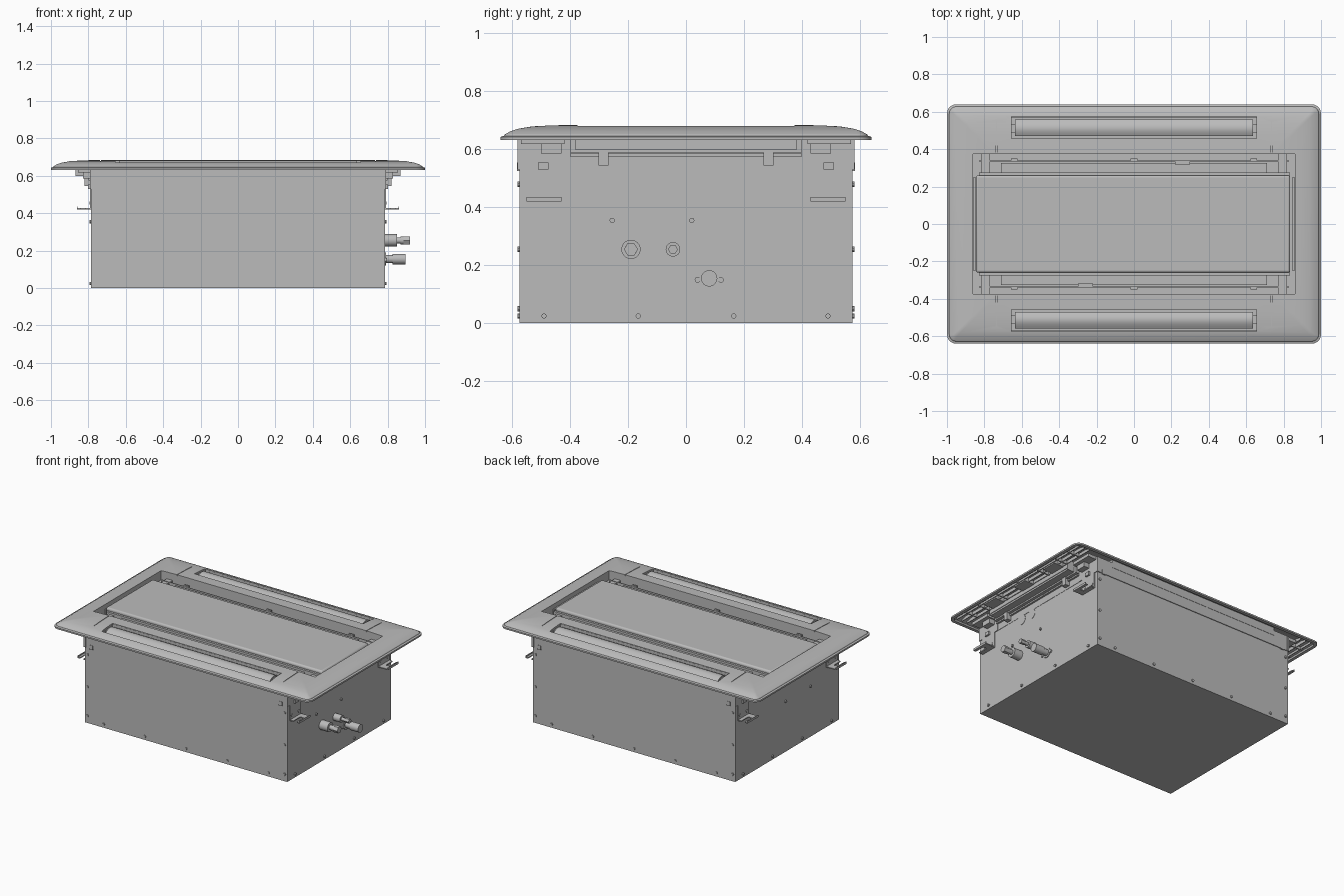
import bpy, bmesh, math
from mathutils import Matrix, Vector

cube = bpy.data.objects.get("Cube")
if cube:
    bpy.data.objects.remove(cube, do_unlink=True)

grey = bpy.data.materials.new("light grey")
grey.use_nodes = True
COLOUR = (0.5, 0.5, 0.5, 1)
grey.diffuse_color = COLOUR
grey.node_tree.nodes["Principled BSDF"].inputs["Base Color"].default_value = COLOUR


def finish(name, bm):
    bmesh.ops.recalc_face_normals(bm, faces=bm.faces)
    mesh = bpy.data.meshes.new(name)
    bm.to_mesh(mesh)
    bm.free()
    mesh.materials.append(grey)
    ob = bpy.data.objects.new(name, mesh)
    bpy.context.collection.objects.link(ob)
    return ob


def add_box(bm, x, y, z):
    """Box spanning the (low, high) pairs x, y and z."""
    size = Vector((x[1] - x[0], y[1] - y[0], z[1] - z[0]))
    mid = Vector((sum(x), sum(y), sum(z))) / 2
    bmesh.ops.create_cube(bm, size=1, matrix=Matrix.Translation(mid) @ Matrix.Diagonal(size).to_4x4())


def boxes(name, *spans):
    bm = bmesh.new()
    for s in spans:
        add_box(bm, *s)
    return finish(name, bm)


def add_rod(bm, axis, start, length, r, sides=24):
    turn = Vector((0, 0, 1)).rotation_difference(axis).to_matrix().to_4x4()
    mid = Vector(start) + axis * length / 2
    bmesh.ops.create_cone(bm, cap_ends=True, segments=sides, radius1=r, radius2=r,
                          depth=length, matrix=Matrix.Translation(mid) @ turn)


def smooth(ob, degrees=30):
    bpy.ops.object.select_all(action='DESELECT')
    ob.select_set(True)
    bpy.context.view_layer.objects.active = ob
    bpy.ops.object.shade_smooth_by_angle(angle=math.radians(degrees))


def cut(ob, cutters):
    """Subtract boxes, apply, and discard the cutters."""
    for span in cutters:
        tool = boxes("cutter", span)
        tool.hide_render = True
        mod = ob.modifiers.new("cut", 'BOOLEAN')
        mod.operation, mod.solver, mod.object = 'DIFFERENCE', 'EXACT', tool
        bpy.context.view_layer.objects.active = ob
        bpy.ops.object.modifier_apply(modifier=mod.name)
        bpy.data.objects.remove(tool, do_unlink=True)


def ordered(s, a, b):
    return tuple(sorted((s * a, s * b)))


def ring(bm, inset, z, radius=0.05, steps=5):
    """Rounded rectangle of vertices, inset from the panel edge."""
    r = max(radius - inset, 0.012)
    hx, hy = 1 - inset - r, 0.64 - inset - r
    verts = []
    for q, (sx, sy) in enumerate(((1, 1), (-1, 1), (-1, -1), (1, -1))):
        for i in range(steps + 1):
            a = math.pi / 2 * (q + i / steps)
            verts.append(bm.verts.new((sx * hx + r * math.cos(a), sy * hy + r * math.sin(a), z)))
    return verts


SIDES = (-1, 1)
CORNERS = [(sx, sy) for sx in SIDES for sy in SIDES]

# Domed panel shell with a hollow underside
profile = [(0.25, 0.672), (0.1, 0.666), (0.04, 0.65), (0.022, 0.645), (0.022, 0.632), (0, 0.632),
           (0, 0.643), (0.012, 0.647), (0.015, 0.652), (0.035, 0.663), (0.06, 0.671),
           (0.1, 0.678), (0.16, 0.682), (0.25, 0.685)]
bm = bmesh.new()
rings = [ring(bm, *p) for p in profile]
for a, b in zip(rings, rings[1:]):
    for i in range(len(a)):
        j = (i + 1) % len(a)
        bm.faces.new((a[i], a[j], b[j], b[i]))
bm.faces.new(rings[0])
bm.faces.new(rings[-1])
panel = finish("panel_frame", bm)
openings = [((-0.86, 0.86), (-0.375, 0.375), (0.5, 0.8))]
for s in SIDES:
    openings.append(((-0.655, 0.655), ordered(s, 0.455, 0.575), (0.5, 0.8)))
    # Seams around the middle section
    openings.append(((-0.735, 0.735), ordered(s, 0.623, 0.627), (0.661, 0.8)))
    for t in SIDES:
        openings.append((ordered(t, 0.733, 0.737), ordered(s, 0.37, 0.625), (0.676, 0.8)))
cut(panel, openings)
smooth(panel, 25)

# Casing and the thin band above it
boxes("casing", ((-0.785, 0.785), (-0.575, 0.575), (0, 0.53)))
boxes("upper_casing", ((-0.78, 0.78), (-0.572, 0.572), (0.53, 0.6)))
for s in SIDES:
    boxes("casing_collar", ((-0.785, 0.785), ordered(s, 0.566, 0.58), (0.53, 0.636)))
    boxes("collar_notch_tab", *[((x - 0.015, x + 0.015), ordered(s, 0.57, 0.583), (0.525, 0.555))
                                for x in (-0.735, 0.735)])

# Walls lining the central opening
well = []
for s in SIDES:
    well.append(((-0.868, 0.868), ordered(s, 0.375, 0.383), (0.6, 0.678)))
    well.append((ordered(s, 0.86, 0.868), (-0.383, 0.383), (0.612, 0.678)))
well.append(((-0.864, 0.864), (-0.38, 0.38), (0.6, 0.615)))
boxes("opening_liner", *well)

# Central intake cover with a soft edge
cover = boxes("intake_cover", ((-0.845, 0.835), (-0.26, 0.26), (0.64, 0.67)))
bevel = cover.modifiers.new("soft edge", 'BEVEL')
bevel.width, bevel.segments = 0.012, 3
smooth(cover)
boxes("cover_carrier", ((-0.83, 0.835), (-0.275, 0.275), (0.612, 0.65)))
for s in SIDES:
    boxes("cover_rail", ((-0.71, 0.71), ordered(s, 0.275, 0.325), (0.612, 0.635)),
          ((-0.83, 0.83), ordered(s, 0.335, 0.34), (0.612, 0.64)))
    boxes("rail_clip", *[((x - 0.018, x + 0.018), ordered(s, 0.337, 0.35), (0.612, 0.648))
                         for x in (-0.64, 0, 0.64)])
    boxes("cover_latch", (ordered(s, 0.22, 0.3), ordered(s, 0.318, 0.335), (0.612, 0.645)))
    bm = bmesh.new()
    for x in (-0.805, 0.805):
        add_rod(bm, Vector((0, 0, 1)), (x, s * 0.29, 0.612), 0.012, 0.011, 12)
    finish("rail_screws", bm)
    boxes("end_seal", (ordered(s, 0.848, 0.858), (-0.25, 0.25), (0.612, 0.65)))

# Air outlets: tray, curved vane and pivots
for s in SIDES:
    boxes("outlet_tray",
          ((-0.665, 0.665), ordered(s, 0.447, 0.456), (0.6, 0.678)),
          ((-0.665, 0.665), ordered(s, 0.5745, 0.582), (0.6, 0.666)),
          ((-0.665, -0.654), ordered(s, 0.45, 0.58), (0.6, 0.666)),
          ((0.654, 0.665), ordered(s, 0.45, 0.58), (0.6, 0.666)),
          ((-0.66, 0.66), ordered(s, 0.45, 0.58), (0.6, 0.615)))
    bm = bmesh.new()
    loops = []
    for x in (-0.637, 0.637):
        top = [(0.47 + 0.088 * t, 0.668 + 0.016 * math.sin(math.pi * t) - 0.006 * t)
               for t in [i / 8 for i in range(9)]]
        under = [(y, z - 0.012) for y, z in reversed(top)]
        loops.append([bm.verts.new((x, s * y, z)) for y, z in top + under])
    n = len(loops[0])
    for i in range(n):
        j = (i + 1) % n
        bm.faces.new((loops[0][i], loops[0][j], loops[1][j], loops[1][i]))
    for loop in loops:
        bm.faces.new(loop)
    smooth(finish("outlet_vane", bm))
    for t in SIDES:
        boxes("vane_pivot", (ordered(t, 0.637, 0.654), ordered(s, 0.49, 0.535), (0.615, 0.665)))

# Ribs and boxes on the hollow underside at both ends
for s in SIDES:
    ribs = [(ordered(s, 0.868, 0.965), (y - 0.003, y + 0.003), (0.636, 0.66))
            for y in (-0.5, -0.38, -0.2, 0, 0.2, 0.38, 0.5)]
    ribs += [(ordered(s, x, x + 0.005), (-0.6, 0.6), (0.638, 0.66)) for x in (0.87, 0.91, 0.95)]
    boxes("underside_ribs", *ribs)
    boxes("underside_pods", *[(ordered(s, 0.87, 0.945), (y - 0.055, y + 0.055), (0.634, 0.66))
                              for y in (-0.29, 0.0, 0.29)])
    # Side channel with catches
    boxes("side_channel", (ordered(s, 0.775, 0.8), (-0.4, 0.4), (0.575, 0.585)),
          (ordered(s, 0.78, 0.787), (-0.4, 0.4), (0.53, 0.6)),
          (ordered(s, 0.77, 0.815), (-0.4, 0.4), (0.59, 0.636)))
    boxes("side_catches", *[(ordered(s, 0.78, 0.82), (y - 0.017, y + 0.017), (0.545, 0.6))
                            for y in (-0.285, 0.285)])

# Corner flanges and hanging brackets
for sx, sy in CORNERS:
    boxes("corner_flange", (ordered(sx, 0.775, 0.79), ordered(sy, 0.4, 0.582), (0.53, 0.636)),
          (ordered(sx, 0.775, 0.855), ordered(sy, 0.42, 0.57), (0.618, 0.64)),
          (ordered(sx, 0.775, 0.83), ordered(sy, 0.43, 0.5), (0.585, 0.62)),
          (ordered(sx, 0.785, 0.802), ordered(sy, 0.475, 0.51), (0.53, 0.555)))
    bracket = boxes("hanging_bracket", (ordered(sx, 0.78, 0.862), ordered(sy, 0.43, 0.55), (0.421, 0.428)))
    cut(bracket, [(ordered(sx, 0.815, 0.842), ordered(sy, 0.475, 0.6), (0.4, 0.45))])
    boxes("bracket_backplate", (ordered(sx, 0.782, 0.79), ordered(sy, 0.43, 0.55), (0.421, 0.53)),
          (ordered(sx, 0.857, 0.862), ordered(sy, 0.43, 0.55), (0.421, 0.436)))

# Screws on all four sides
bm = bmesh.new()
for s in SIDES:
    for x, z in [(0.32 * k, 0.025) for k in range(-2, 3)] + [(t * 0.765, z) for t in SIDES
                                                             for z in (0.05, 0.255, 0.48)]:
        add_rod(bm, Vector((0, s, 0)), (x, s * 0.573, z), 0.009, 0.009, 10)
    for y, z in [(-0.49, 0.025), (-0.165, 0.025), (0.165, 0.025), (0.49, 0.025),
                 (-0.255, 0.355), (0.02, 0.355)] + [(t * y, 0.455) for t in SIDES for y in (0.455, 0.53)]:
        add_rod(bm, Vector((s, 0, 0)), (s * 0.783, y, z), 0.011, 0.009, 10)
finish("casing_screws", bm)

# Pipe connections: rods of (x start, length, radius, sides) along x
OUT = Vector((1, 0, 0))
FITTINGS = {
    "large_pipe": (-0.19, 0.255, [(0.78, 0.07, 0.033, 32), (0.85, 0.025, 0.016, 24),
                                  (0.87, 0.015, 0.021, 24), (0.885, 0.035, 0.024, 6)]),
    "small_pipe": (-0.045, 0.255, [(0.78, 0.06, 0.025, 32), (0.84, 0.03, 0.012, 24),
                                   (0.865, 0.035, 0.017, 6)]),
    "drain_pipe": (0.08, 0.155, [(0.78, 0.01, 0.034, 32), (0.785, 0.05, 0.022, 24),
                                 (0.825, 0.07, 0.028, 32)]),
}
for name, (y, z, parts) in FITTINGS.items():
    bm = bmesh.new()
    for x, length, r, sides in parts:
        add_rod(bm, OUT, (x, y, z), length, r, sides)
    smooth(finish(name, bm))
bm = bmesh.new()
for y in (0.04, 0.12):
    add_rod(bm, OUT, (0.783, y, 0.15), 0.01, 0.01, 12)
finish("drain_screws", bm)

# Round knock-out discs
bm = bmesh.new()
for y in (-0.165, -0.07):
    add_rod(bm, OUT, (0.783, y, 0.505), 0.004, 0.035, 32)
finish("knockout_discs", bm)
